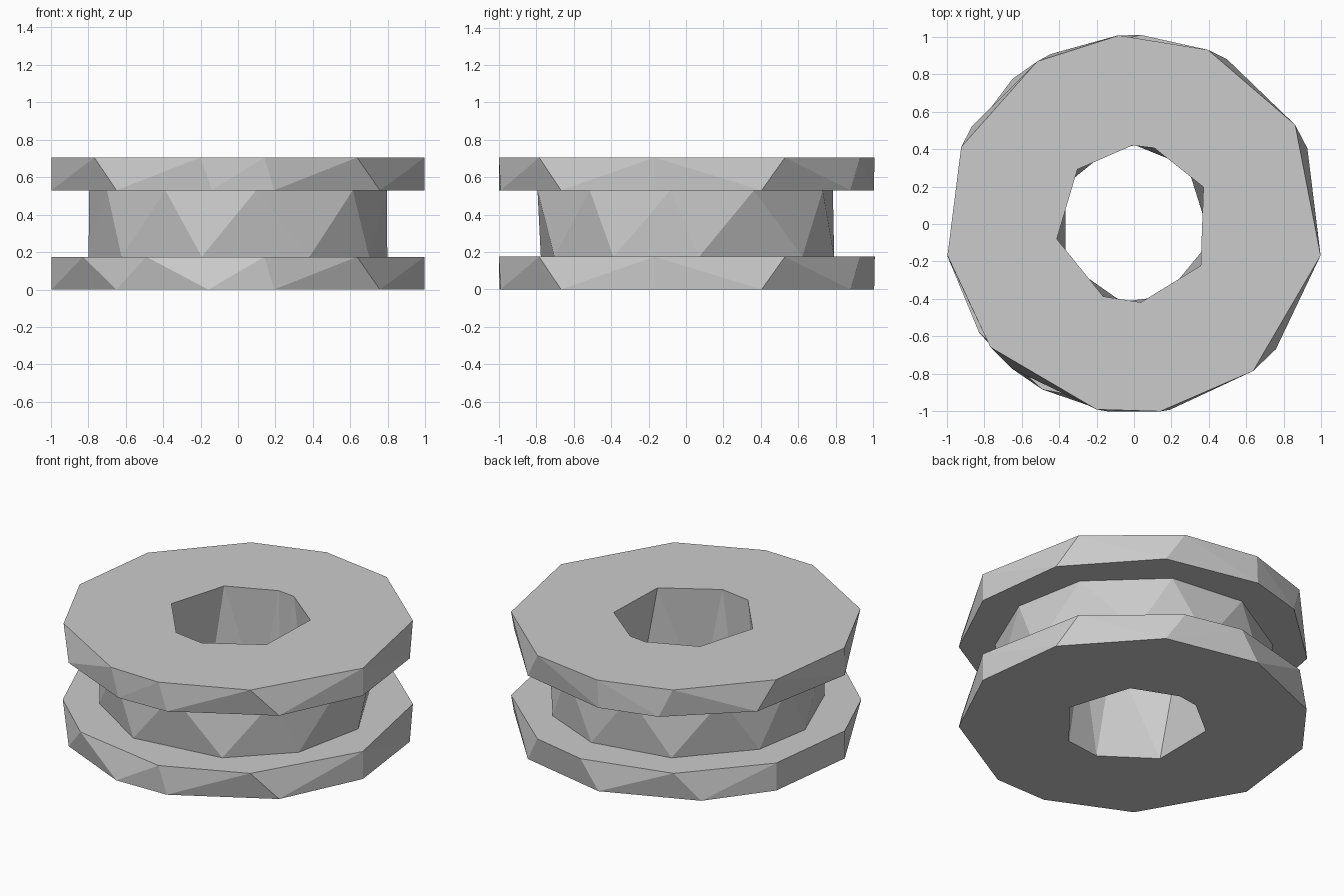
import bpy, bmesh
from math import cos, sin, radians

if "Cube" in bpy.data.objects:
    bpy.data.objects.remove(bpy.data.objects["Cube"])

# Low-poly spool: each ring is (radius, height, corner angles in degrees)
RIM_LOW = [23.6, 60.5, 95, 130, 156, 190, 230, 261, 281, 318.6, 350.5]
RIM_LOW_TOP = [31.6, 67, 88, 121, 156, 190, 215, 241, 278, 309, 350.4]
RIM_HIGH_BASE = [23.6, 60.5, 95, 116, 149, 190, 230, 262, 281, 318.6, 350.5]
RIM_HIGH = [31.6, 67, 94.6, 120.7, 156, 189.6, 220.6, 258.6, 278, 309, 350.4]
HUB_LOW = [5, 51, 82, 119, 157, 184, 219, 256, 298.5, 331]
HUB_HIGH = [27, 66, 101, 140, 173, 209, 241, 277, 320, 354]
HOLE_LOW = [47, 89, 108, 150, 209, 261, 293, 348]
HOLE_HIGH = [28, 75, 91, 136, 191, 247, 275, 328]

rings = [
    (0.42, 0.0, HOLE_LOW), (1.01, 0.0, RIM_LOW),
    (1.01, 0.175, RIM_LOW_TOP), (0.80, 0.175, HUB_LOW),
    (0.80, 0.53, HUB_HIGH), (1.01, 0.53, RIM_HIGH_BASE),
    (1.01, 0.705, RIM_HIGH), (0.42, 0.705, HOLE_HIGH),
]


def gap(a, b):
    return abs((a - b + 180) % 360 - 180)


def stitch(bm, va, aa, vb, ab):
    """Zip two closed rings together with triangles."""
    na, nb = len(va), len(vb)
    start = min(range(nb), key=lambda k: gap(ab[k], aa[0]))
    i = j = 0
    while i < na or j < nb:
        a0, a1 = i % na, (i + 1) % na
        b0, b1 = (start + j) % nb, (start + j + 1) % nb
        step_a = j == nb or (i < na and gap(aa[a1], ab[b0]) <= gap(aa[a0], ab[b1]))
        if step_a:
            bm.faces.new((va[a0], va[a1], vb[b0]))
            i += 1
        else:
            bm.faces.new((va[a0], vb[b1], vb[b0]))
            j += 1


# Spool body: flanges, hub and through hole
bm = bmesh.new()
verts = [[bm.verts.new((r * cos(radians(a)), r * sin(radians(a)), z)) for a in angles]
         for r, z, angles in rings]
for k in range(len(rings)):
    n = (k + 1) % len(rings)
    stitch(bm, verts[k], rings[k][2], verts[n], rings[n][2])
bmesh.ops.recalc_face_normals(bm, faces=bm.faces)

mesh = bpy.data.meshes.new("spool")
bm.to_mesh(mesh)
bm.free()
bpy.context.collection.objects.link(bpy.data.objects.new("spool", mesh))
